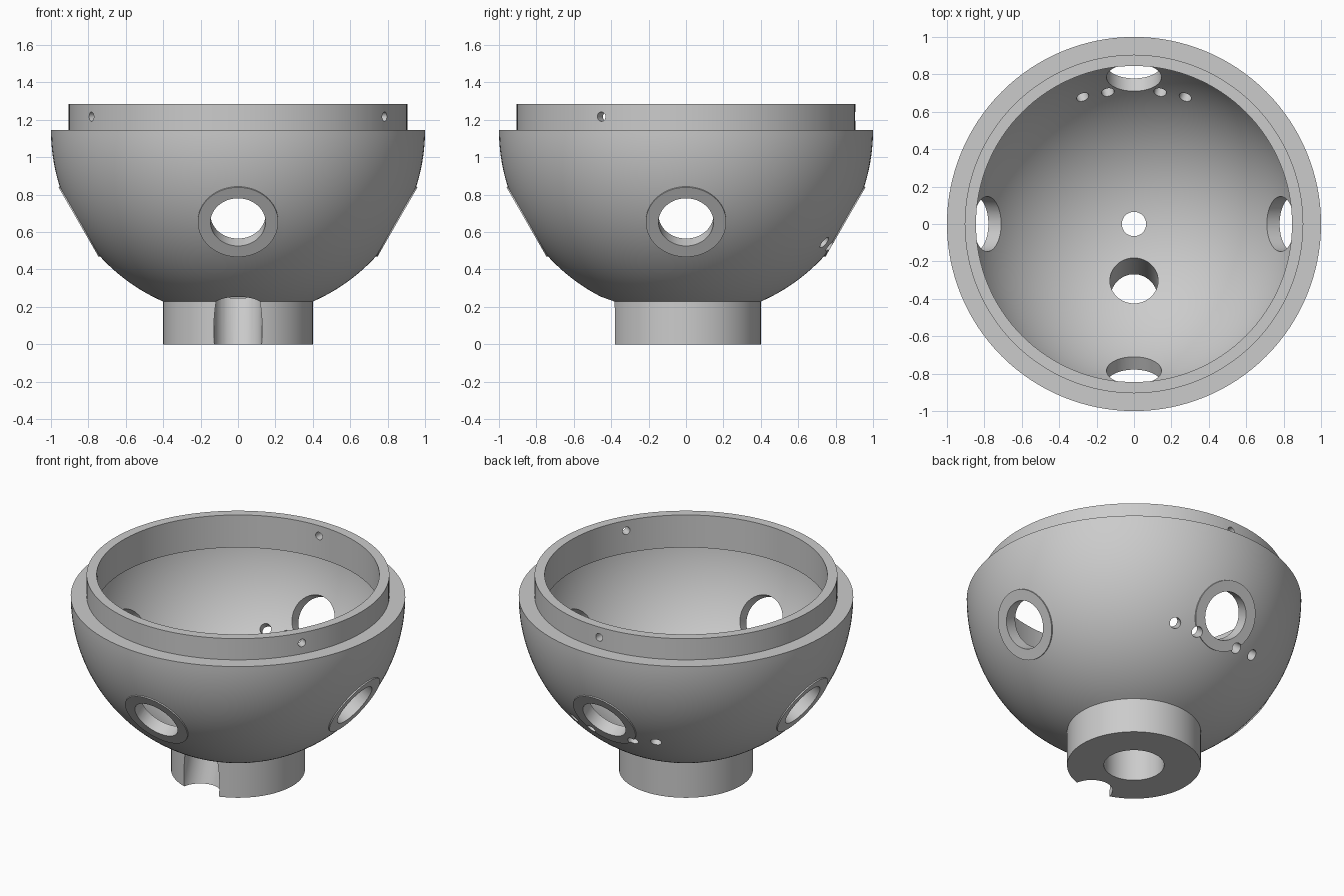
import bpy, bmesh
from math import sin, cos, radians, asin, pi
from mathutils import Vector

cube = bpy.data.objects.get("Cube")
if cube:
    bpy.data.objects.remove(cube, do_unlink=True)

CENTRE = Vector((0, 0, 1.145))
SEG = 128


def direction(azimuth, elevation):
    a, e = radians(azimuth), radians(elevation)
    return Vector((cos(a) * cos(e), sin(a) * cos(e), sin(e)))


def new_object(name, bm):
    bmesh.ops.recalc_face_normals(bm, faces=bm.faces)
    mesh = bpy.data.meshes.new(name)
    bm.to_mesh(mesh)
    bm.free()
    ob = bpy.data.objects.new(name, mesh)
    bpy.context.collection.objects.link(ob)
    return ob


def rod(bm, axis, radius, near, far, origin=CENTRE, sides=64):
    """Cylinder along an axis, between two distances from the origin."""
    mat = axis.to_track_quat('Z', 'Y').to_matrix().to_4x4()
    mat.translation = origin + axis * (near + far) / 2
    bmesh.ops.create_cone(bm, cap_ends=True, segments=sides, radius1=radius,
                          radius2=radius, depth=far - near, matrix=mat)


def arc(radius, start_r, end_r, steps):
    """Lower sphere arc as (r, z) points."""
    a, b = asin(start_r / radius), asin(end_r / radius)
    angles = [a + (b - a) * i / steps for i in range(steps + 1)]
    return [(radius * sin(t), CENTRE.z - radius * cos(t)) for t in angles]


def lathe(name, profile):
    bm = bmesh.new()
    rings = [[bm.verts.new((r * cos(2 * pi * i / SEG), r * sin(2 * pi * i / SEG), z))
              for i in range(SEG)] for r, z in profile]
    for k, ring in enumerate(rings):
        nxt = rings[(k + 1) % len(rings)]
        for i in range(SEG):
            j = (i + 1) % SEG
            bm.faces.new((ring[i], ring[j], nxt[j], nxt[i]))
    return new_object(name, bm)


def combine(target, operation, bm):
    tool = new_object("cutter", bm)
    tool.hide_render = True
    mod = target.modifiers.new(operation, 'BOOLEAN')
    mod.operation, mod.solver, mod.object = operation, 'EXACT', tool
    bpy.context.view_layer.objects.active = target
    bpy.ops.object.modifier_apply(modifier=mod.name)
    bpy.data.objects.remove(tool, do_unlink=True)


# Bowl with foot, lip overhanging the hollow, and stepped drain bore
profile = [(0.18, 0), (0.4, 0)]
profile += arc(1, 0.4, 1, 40)
profile += [(0.905, 1.145), (0.905, 1.285), (0.845, 1.285), (0.845, 1.07)]
profile += arc(0.917, 0.914, 0.065, 44)
profile += [(0.065, 0.208), (0.18, 0.208)]
bowl = lathe("bowl", profile)

# Flat raised seats around the four portholes
ports = [direction(az, -30) for az in (0, 90, 180, 270)]
bm = bmesh.new()
for d in ports:
    rod(bm, d, 0.205, 0.97, 1.1)
combine(bowl, 'DIFFERENCE', bm)
bm = bmesh.new()
for d in ports:
    rod(bm, d, 0.215, 0.925, 0.984)
combine(bowl, 'UNION', bm)

# Porthole openings, slanted front channel, rear pin holes and lip screw holes
bm = bmesh.new()
for d in ports:
    rod(bm, d, 0.147, 0.7, 1.1)
rod(bm, direction(-90, -70.5), 0.129, 0.7, 1.4)
for side in (-1, 1):
    rod(bm, direction(90 + side * 11.2, -38.4), 0.034, 0.8, 1.1, sides=32)
    rod(bm, direction(90 + side * 22, -37), 0.034, 0.8, 1.1, sides=32)
for az in (-30, 90, 210):
    rod(bm, direction(az, 0), 0.025, 0.78, 0.97, Vector((0, 0, 1.217)), 32)
combine(bowl, 'DIFFERENCE', bm)

# Single grey finish
grey = bpy.data.materials.new("grey")
grey.use_nodes = True
colour = (0.6, 0.6, 0.6, 1)
grey.diffuse_color = colour
grey.node_tree.nodes["Principled BSDF"].inputs["Base Color"].default_value = colour
bowl.data.materials.clear()
bowl.data.materials.append(grey)

# Smooth curved walls, crisp rims
bpy.ops.object.select_all(action='DESELECT')
bowl.select_set(True)
bpy.context.view_layer.objects.active = bowl
bpy.ops.object.shade_smooth_by_angle(angle=radians(25))
weighted = bowl.modifiers.new("even_shading", 'WEIGHTED_NORMAL')
weighted.keep_sharp = True
